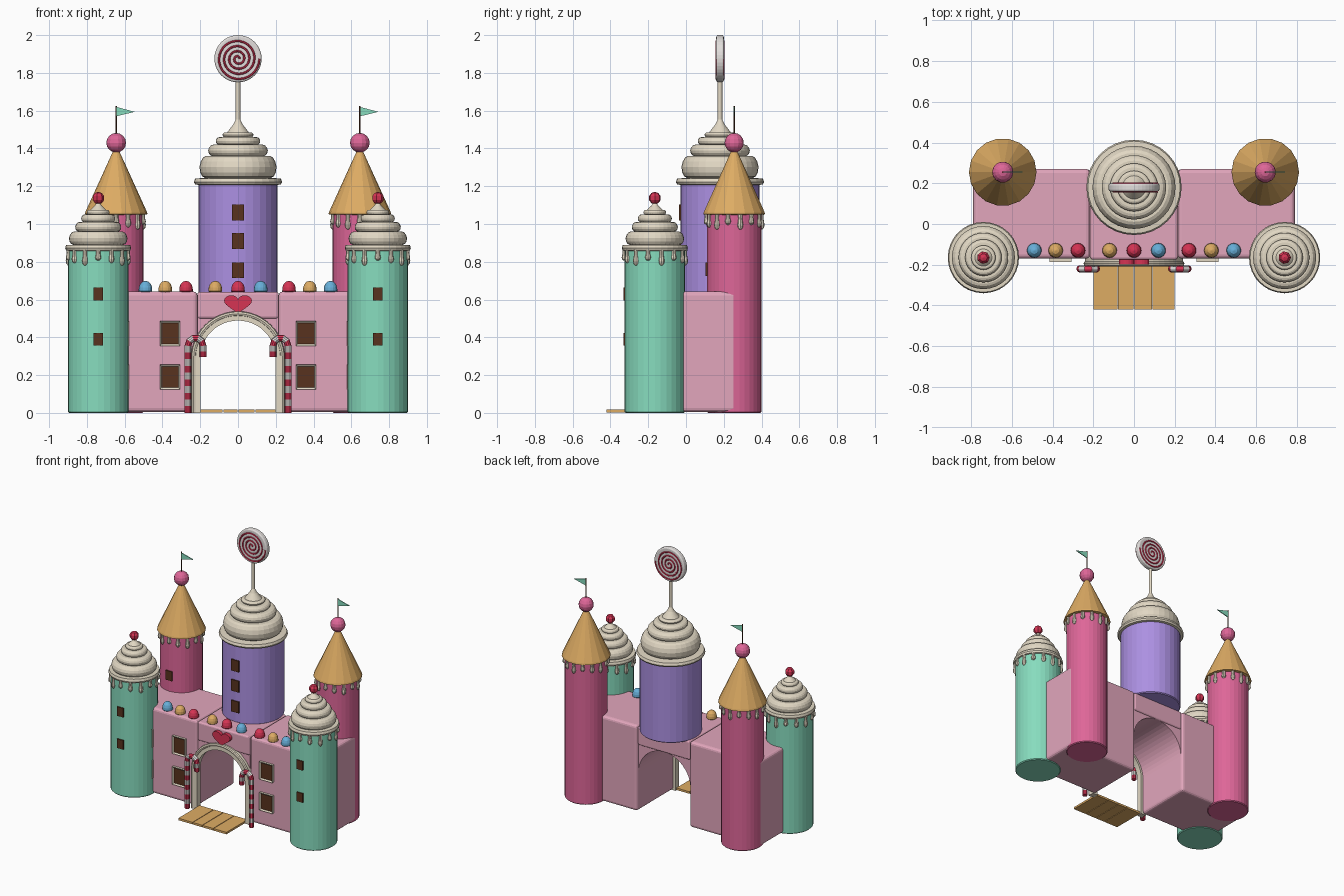
import bpy, bmesh, math
from math import sin, cos, pi
from mathutils import Vector

if "Cube" in bpy.data.objects:
    bpy.data.objects.remove(bpy.data.objects["Cube"])


def material(name, *rgb):
    lin = [((c / 255 + 0.055) / 1.055) ** 2.4 for c in rgb] + [1]
    m = bpy.data.materials.new(name)
    m.use_nodes = True
    m.diffuse_color = lin
    m.node_tree.nodes["Principled BSDF"].inputs["Base Color"].default_value = lin
    return m


mint = material("mint", 135, 220, 190)
wall_pink = material("pale pink", 226, 166, 188)
hot_pink = material("hot pink", 222, 102, 152)
purple = material("lavender", 172, 144, 226)
gold = material("biscuit", 222, 172, 100)
cream = material("cream", 226, 216, 196)
red = material("cherry red", 214, 52, 84)
brown = material("chocolate", 88, 50, 30)
blue = material("sky blue", 104, 176, 218)
white = material("sugar white", 226, 222, 220)


def finish(name, bm, *mats):
    bmesh.ops.recalc_face_normals(bm, faces=bm.faces)
    me = bpy.data.meshes.new(name)
    bm.to_mesh(me)
    bm.free()
    for m in mats:
        me.materials.append(m)
    ob = bpy.data.objects.new(name, me)
    bpy.context.collection.objects.link(ob)
    return ob


def bridge(bm, a, b, index=0):
    for i in range(len(a)):
        j = (i + 1) % len(a)
        bm.faces.new((a[i], a[j], b[j], b[i])).material_index = index


def lathe(name, profile, spots, mat, n=24):
    """Turn an (r, z) profile around z at every spot (x, y, z, height scale)."""
    bm = bmesh.new()
    for x, y, z, s in spots:
        rings = [[bm.verts.new((x + r * cos(2 * pi * i / n), y + r * sin(2 * pi * i / n), z + h * s))
                  for i in range(n)] for r, h in profile]
        for a, b in zip(rings, rings[1:]):
            bridge(bm, a, b)
        bm.faces.new(rings[0])
        bm.faces.new(rings[-1])
    return finish(name, bm, mat)


def tube(name, path, y, r, *mats, n=8, turn=0.0):
    """Sweep a ring along an (x, z) path; materials alternate along it."""
    bm, rings = bmesh.new(), []
    pts = [Vector((x, y, z)) for x, z in path]
    for k, p in enumerate(pts):
        t = (pts[min(k + 1, len(pts) - 1)] - pts[max(k - 1, 0)]).normalized()
        side = t.cross(Vector((0, 1, 0)))
        rings.append([bm.verts.new(p + r * (cos(a) * side + sin(a) * Vector((0, 1, 0))))
                      for a in (turn + 2 * pi * i / n for i in range(n))])
    for k in range(len(rings) - 1):
        bridge(bm, rings[k], rings[k + 1], k % len(mats))
    bm.faces.new(rings[0])
    bm.faces.new(rings[-1])
    return finish(name, bm, *mats)


def prism(name, pts, y0, y1, mat):
    bm = bmesh.new()
    a, b = ([bm.verts.new((x, y, z)) for x, z in pts] for y in (y0, y1))
    bridge(bm, a, b)
    bm.faces.new(a)
    bm.faces.new(b)
    return finish(name, bm, mat)


def box(name, x, y, z, mat, bevel=0.0):
    """Box from (min, max) pairs."""
    ob = prism(name, [(x[0], z[0]), (x[1], z[0]), (x[1], z[1]), (x[0], z[1])], *y, mat)
    if bevel:
        mod = ob.modifiers.new("soft edges", "BEVEL")
        mod.width, mod.segments = bevel, 3
    return ob


def window(name, x, y, z, w, h, framed=False):
    ob = box(name, (x - w, x + w), (y - 0.015, y + 0.015), (z - h, z + h), cream if framed else brown)
    if framed:
        bm = bmesh.new()
        bm.from_mesh(ob.data)
        front = min(bm.faces, key=lambda f: f.calc_center_median().y)
        bmesh.ops.inset_region(bm, faces=[front], thickness=0.014, depth=-0.008)
        front.material_index = 1
        bm.to_mesh(ob.data)
        bm.free()
        ob.data.materials.append(brown)


def ball(r, n=8):
    return [(max(r * sin(pi * i / n), 0.0005), -r * cos(pi * i / n)) for i in range(n + 1)]


def swirl_roof(name, x, y, z, rim, layers, tip):
    """Rim, then stacked rounded rolls (radius, low, high), then a pointed tip."""
    prof = [(rim * 0.85, -0.005), (rim * 0.97, 0), (rim, 0.012), (rim * 0.97, 0.03)]
    for r, lo, hi in layers:
        for i in range(7):
            a = pi * (i / 6 - 0.5)
            prof.append((r * (0.86 + 0.14 * cos(a)) - (0.03 * r if a > 0 else 0) * sin(a),
                         (lo + hi) / 2 + (hi - lo) / 2 * sin(a)))
    prof += [(layers[-1][0] * 0.7, layers[-1][2]), (layers[-1][0] * 0.3, (layers[-1][2] + tip) / 2), (0.004, tip)]
    lathe(name, prof, [(x, y, z, 1)], cream, 32)


def drips(name, x, y, z, r, count):
    prof = [(0.004, -0.085), (0.013, -0.075), (0.016, -0.06), (0.011, -0.03), (0.012, 0.005)]
    lathe(name, prof, [(x + r * cos(2 * pi * (i + 0.5) / count), y + r * sin(2 * pi * (i + 0.5) / count),
                        z, (1, 0.7, 0.85)[i % 3]) for i in range(count)], cream, 8)


def column(name, x, y, r, z0, z1, mat):
    lathe(name, [(r - 0.006, z0), (r, z0 + 0.006), (r, z1)], [(x, y, 0, 1)], mat, 32)


# Gatehouse between the two wings, with the arched passage
R, SPRING = 0.215, 0.29
arc = [(cos(pi * i / 24), sin(pi * i / 24)) for i in range(25)]
prism("arch_spandrels", [(R * c, SPRING + R * 0.98 * s) for c, s in arc] + [(-R, 0.52), (R, 0.52)], -0.165, 0.255, wall_pink)
box("gate_lintel", (-R, R), (-0.175, 0.265), (0.5, 0.64), wall_pink, 0.012)
for inner, y, r, n, turn in ((0.22, -0.18, 0.03, 4, pi / 4), (0.235, -0.195, 0.013, 8, 0)):
    path = [(inner, 0.0)] + [(inner * c, SPRING + inner * s) for c, s in arc] + [(-inner, 0.0)]
    tube("arch_trim", path, y, r, cream, n=n, turn=turn)
heart = []
for i in range(40):
    t = 2 * pi * i / 40
    heart.append((0.0046 * 16 * sin(t) ** 3,
                  0.58 + 0.0036 * (13 * cos(t) - 5 * cos(2 * t) - 2 * cos(3 * t) - cos(4 * t))))
prism("heart", heart, -0.2, -0.17, red)

for s in (-1, 1):
    side = "right" if s < 0 else "left"
    # Wing wall and framed windows
    box(side + "_wall", sorted((s * 0.215, s * 0.79)), (-0.17, 0.27), (0.005, 0.642), wall_pink, 0.02)
    for x in (0.36, 0.63):
        for z in (0.42, 0.19):
            window(side + "_wall_window", s * x, -0.172, z, 0.054, 0.066, True)
    # Front tower
    x, y = s * 0.74, -0.165
    column(side + "_front_tower", x, y, 0.16, 0, 0.87, mint)
    swirl_roof(side + "_front_roof", x, y, 0.86, 0.175,
               [(0.155, 0.03, 0.1), (0.122, 0.1, 0.15), (0.09, 0.15, 0.19), (0.06, 0.19, 0.215)], 0.26)
    drips(side + "_front_drips", x, y, 0.865, 0.16, 14)
    lathe(side + "_cherry", ball(0.033, 5), [(x, y, 1.137, 1)], red, 7)
    for z in (0.63, 0.39):
        window(side + "_front_tower_window", x, y - 0.152, z, 0.025, 0.034)
    # Back tower with cone roof, ball and flag
    x, y = s * 0.645, 0.255
    column(side + "_back_tower", x, y, 0.145, 0, 1.06, hot_pink)
    lathe(side + "_cone_roof", [(0.14, 1.048), (0.166, 1.052), (0.163, 1.064), (0.01, 1.4)], [(x, y, 0, 1)], gold, 18)
    drips(side + "_back_drips", x, y, 1.055, 0.145, 14)
    lathe(side + "_roof_ball", ball(0.052), [(x, y, 1.43, 1)], hot_pink, 14)
    lathe(side + "_flag_pole", [(0.004, 1.4), (0.004, 1.625)], [(x, y, 0, 1)], brown, 8)
    prism(side + "_flag", [(x, 1.57), (x + 0.098, 1.594), (x, 1.62)], y - 0.003, y + 0.003, mint)
    window(side + "_back_tower_window", x, y - 0.137, 0.76, 0.027, 0.035)
    # Striped cane beside the gate
    cane = [(s * 0.265, 0.355 * i / 10) for i in range(11)]
    cane += [(s * (0.225 + 0.04 * cos(pi * i / 5)), 0.355 + 0.042 * sin(pi * i / 5)) for i in range(1, 6)]
    cane += [(s * 0.185, 0.325), (s * 0.185, 0.295)]
    tube(side + "_candy_cane", cane, -0.22, 0.018, red, white, n=10)

# Central tower
column("central_tower", 0, 0.18, 0.21, 0.635, 1.22, purple)
swirl_roof("central_roof", 0, 0.18, 1.21, 0.234,
           [(0.204, 0.035, 0.15), (0.158, 0.15, 0.21), (0.118, 0.21, 0.25), (0.082, 0.25, 0.275)], 0.36)
for z in (1.06, 0.91, 0.755):
    window("central_window", 0, -0.022, z, 0.031, 0.042)

# Lollipop
lathe("lollipop_stick", [(0.012, 1.5), (0.012, 1.77)], [(0, 0.18, 0, 1)], cream, 12)
disc = [(0.125 * cos(2 * pi * i / 40), 1.875 + 0.125 * sin(2 * pi * i / 40)) for i in range(40)]
lolly = prism("lollipop", disc, 0.16, 0.2, white)
mod = lolly.modifiers.new("rounded rim", "BEVEL")
mod.width, mod.segments, mod.limit_method = 0.01, 3, "ANGLE"
spiral = []
for i in range(121):
    t, a = i / 120, 2 * pi * 4 * i / 120
    spiral.append(((0.006 + 0.108 * t) * cos(a), 1.875 + (0.006 + 0.108 * t) * sin(a)))
for y in (0.16, 0.2):
    tube("lollipop_spiral", spiral, y, 0.0055, red, n=6)

# Gumdrops along the battlement
drop = [(0.03, 0), (0.036, 0.006), (0.035, 0.025), (0.029, 0.043), (0.017, 0.056), (0.001, 0.061)]
for mat, xs in ((blue, (-0.49, 0.12, 0.49)), (gold, (-0.385, -0.12, 0.38)), (red, (-0.275, 0, 0.27))):
    lathe("gumdrops", drop, [(x, -0.13, 0.638, 1) for x in xs], mat, 16)

# Drawbridge planks
edges = (-0.2, -0.08, 0, 0.09, 0.2)
for a, b in zip(edges, edges[1:]):
    box("bridge_plank", (a + 0.002, b - 0.002), (-0.42, -0.17), (0.003, 0.018), gold)

for ob in bpy.context.view_layer.objects:
    ob.select_set(ob.type == "MESH")
    if ob.type == "MESH":
        bpy.context.view_layer.objects.active = ob
bpy.ops.object.shade_smooth_by_angle(angle=math.radians(35))
